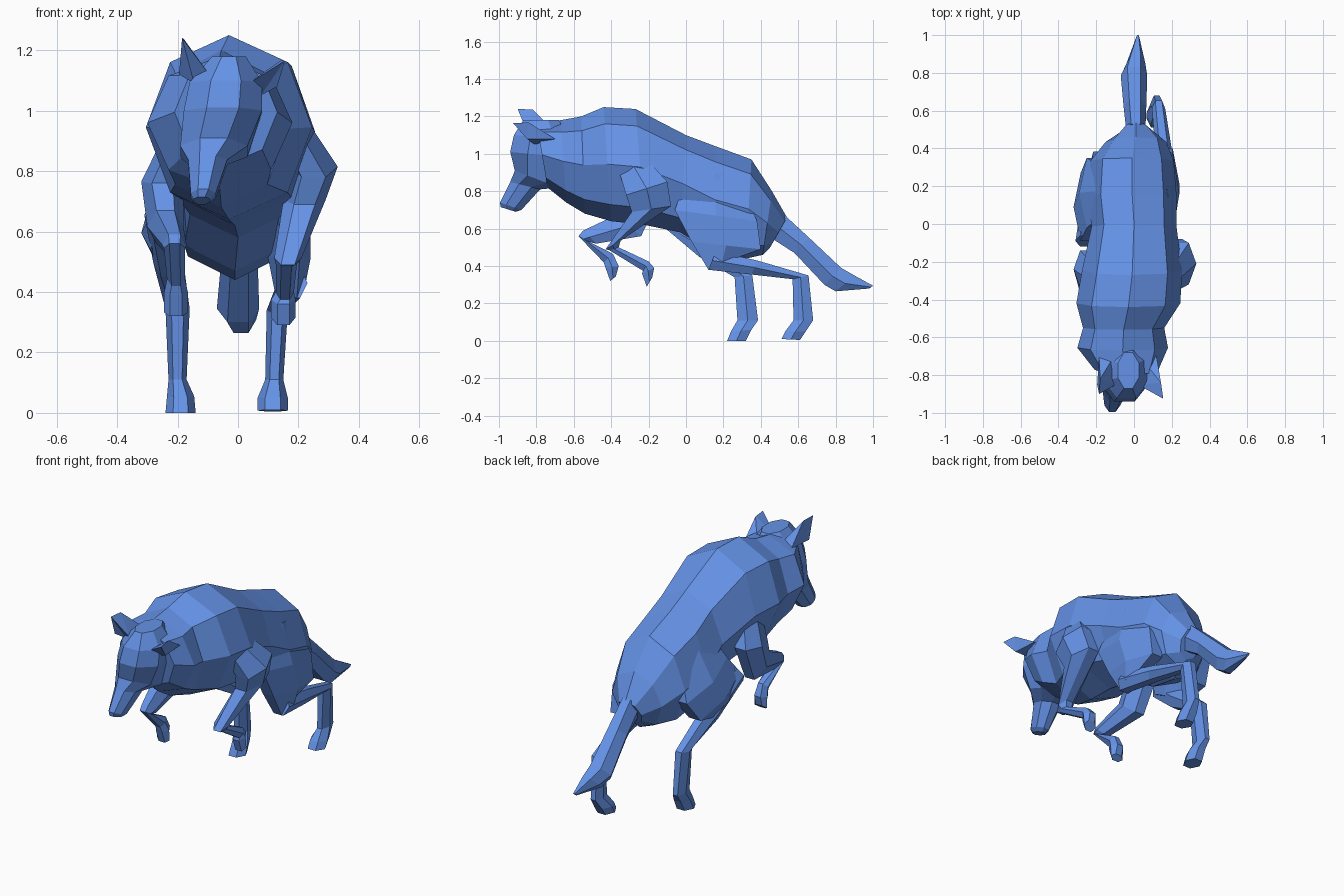
import bpy, bmesh
from math import cos, sin, pi
from mathutils import Vector


def make_object(name, bm):
    bmesh.ops.recalc_face_normals(bm, faces=bm.faces)
    mesh = bpy.data.meshes.new(name)
    bm.to_mesh(mesh)
    bm.free()
    ob = bpy.data.objects.new(name, mesh)
    bpy.context.collection.objects.link(ob)
    ob.data.materials.append(fur)


def loft(name, stations, sides=6, turn=0.5):
    """Loft rings; each station is (x, half width, y1, z1, y2, z2),
    where the two (y, z) points are the ring's edges in the side view."""
    bm = bmesh.new()
    rings = []
    grow = 1 / cos(pi / sides) if turn else 1
    for x, hw, y1, z1, y2, z2 in stations:
        mid = Vector((x, (y1 + y2) / 2, (z1 + z2) / 2))
        up = Vector((0, (y1 - y2) / 2, (z1 - z2) / 2)) * grow
        side = Vector((hw, 0, 0))
        angles = [2 * pi * (i + turn) / sides for i in range(sides)]
        rings.append([bm.verts.new(mid + up * cos(a) + side * sin(a)) for a in angles])
    for a, b in zip(rings, rings[1:]):
        for i in range(sides):
            j = (i + 1) % sides
            bm.faces.new((a[i], a[j], b[j], b[i]))
    bm.faces.new(rings[0])
    bm.faces.new(rings[-1])
    make_object(name, bm)


def ear(name, tip, base, half):
    """Leaning pyramid with a cupped front."""
    bm = bmesh.new()
    base, tip = Vector(base), Vector(tip)
    corners = [(-half, -0.02, 0), (0, 0.02, -0.03), (half, -0.02, 0),
               (half * 0.8, 0.13, 0), (-half * 0.8, 0.13, 0)]
    vs = [bm.verts.new(base + Vector(c)) for c in corners]
    vs.append(bm.verts.new(tip))
    vs.append(bm.verts.new(tip.lerp(base, 0.15) + Vector((0, 0.07, 0.015))))
    for f in ((0, 1, 5), (1, 2, 5), (2, 3, 6), (2, 6, 5), (3, 4, 6), (4, 0, 6), (0, 5, 6), (4, 3, 2, 1, 0)):
        bm.faces.new([vs[i] for i in f])
    make_object(name, bm)


fur = bpy.data.materials.new("blue")
fur.diffuse_color = (0.13, 0.29, 0.8, 1)

# Body, from rump through the flared neck ruff
loft("body", [
    (0.01, 0.07, 0.54, 0.66, 0.45, 0.50),
    (0.01, 0.16, 0.46, 0.80, 0.41, 0.46),
    (-0.01, 0.22, 0.35, 0.97, 0.32, 0.44),
    (-0.01, 0.235, 0.16, 1.04, 0.15, 0.47),
    (0.00, 0.225, 0.00, 1.10, -0.03, 0.58),
    (-0.01, 0.265, -0.27, 1.24, -0.22, 0.62),
    (-0.03, 0.275, -0.44, 1.25, -0.40, 0.64),
    (-0.055, 0.215, -0.56, 1.20, -0.54, 0.68),
    (-0.06, 0.24, -0.67, 1.18, -0.64, 0.74),
    (-0.04, 0.17, -0.80, 1.17, -0.74, 0.82)], 8, 0)

# Head, from crown down to the nose
loft("head", [
    (-0.03, 0.06, -0.87, 1.18, -0.68, 1.18),
    (-0.04, 0.13, -0.92, 1.10, -0.62, 1.08),
    (-0.05, 0.14, -0.94, 1.01, -0.62, 0.98),
    (-0.08, 0.12, -0.915, 0.91, -0.68, 0.82),
    (-0.10, 0.07, -0.94, 0.85, -0.78, 0.81),
    (-0.115, 0.045, -0.995, 0.74, -0.88, 0.70),
    (-0.12, 0.03, -0.99, 0.715, -0.91, 0.69)], 8)

# Ears
ear("left_ear", (-0.185, -0.90, 1.24), (-0.145, -0.83, 1.12), 0.05)
ear("right_ear", (0.155, -0.925, 1.165), (0.075, -0.83, 1.08), 0.055)

# Tail
loft("tail", [
    (0.01, 0.05, 0.53, 0.67, 0.44, 0.56),
    (0.005, 0.06, 0.66, 0.55, 0.58, 0.47),
    (0.0, 0.07, 0.83, 0.39, 0.74, 0.30),
    (0.01, 0.05, 0.90, 0.35, 0.80, 0.265),
    (0.02, 0.008, 1.0, 0.295, 0.98, 0.28)], 6)

# Hind legs: thigh, then shin and foot
loft("right_thigh", [
    (0.13, 0.05, 0.02, 0.92, 0.28, 0.88),
    (0.17, 0.07, -0.06, 0.70, 0.38, 0.64),
    (0.17, 0.07, 0.03, 0.53, 0.40, 0.49),
    (0.17, 0.05, 0.12, 0.38, 0.26, 0.44)])
loft("right_hind_leg", [
    (0.18, 0.05, 0.12, 0.38, 0.16, 0.48),
    (0.16, 0.045, 0.35, 0.355, 0.38, 0.43),
    (0.13, 0.035, 0.57, 0.33, 0.655, 0.35),
    (0.12, 0.03, 0.575, 0.11, 0.68, 0.11),
    (0.115, 0.05, 0.53, 0.05, 0.64, 0.05),
    (0.115, 0.05, 0.51, 0.01, 0.61, 0.005)])
loft("left_thigh", [
    (-0.14, 0.05, 0.05, 0.93, 0.30, 0.86),
    (-0.21, 0.08, -0.02, 0.77, 0.35, 0.64),
    (-0.245, 0.075, -0.09, 0.67, 0.27, 0.52),
    (-0.24, 0.05, -0.08, 0.60, 0.12, 0.48)])
loft("left_hind_leg", [
    (-0.26, 0.05, -0.12, 0.61, -0.06, 0.70),
    (-0.23, 0.05, 0.07, 0.45, 0.13, 0.54),
    (-0.20, 0.04, 0.26, 0.34, 0.355, 0.35),
    (-0.20, 0.03, 0.275, 0.11, 0.385, 0.11),
    (-0.19, 0.045, 0.24, 0.05, 0.35, 0.06),
    (-0.19, 0.05, 0.22, 0.0, 0.32, 0.0)])

# Front legs, raised and folded
loft("right_front_leg", [
    (0.15, 0.05, -0.38, 0.98, -0.27, 1.04),
    (0.25, 0.08, -0.32, 0.78, -0.10, 0.85),
    (0.22, 0.07, -0.29, 0.69, -0.08, 0.72),
    (0.165, 0.045, -0.43, 0.49, -0.35, 0.535),
    (0.16, 0.035, -0.41, 0.485, -0.36, 0.50),
    (0.155, 0.03, -0.23, 0.375, -0.20, 0.425),
    (0.15, 0.04, -0.235, 0.36, -0.17, 0.39),
    (0.15, 0.04, -0.21, 0.29, -0.18, 0.34)])
loft("left_front_leg", [
    (-0.17, 0.05, -0.38, 0.96, -0.24, 0.98),
    (-0.25, 0.07, -0.34, 0.76, -0.14, 0.77),
    (-0.24, 0.06, -0.38, 0.67, -0.24, 0.56),
    (-0.21, 0.04, -0.55, 0.59, -0.48, 0.52),
    (-0.21, 0.035, -0.575, 0.56, -0.52, 0.53),
    (-0.205, 0.03, -0.44, 0.42, -0.39, 0.465),
    (-0.205, 0.04, -0.43, 0.39, -0.36, 0.40),
    (-0.205, 0.04, -0.405, 0.32, -0.375, 0.345)])
